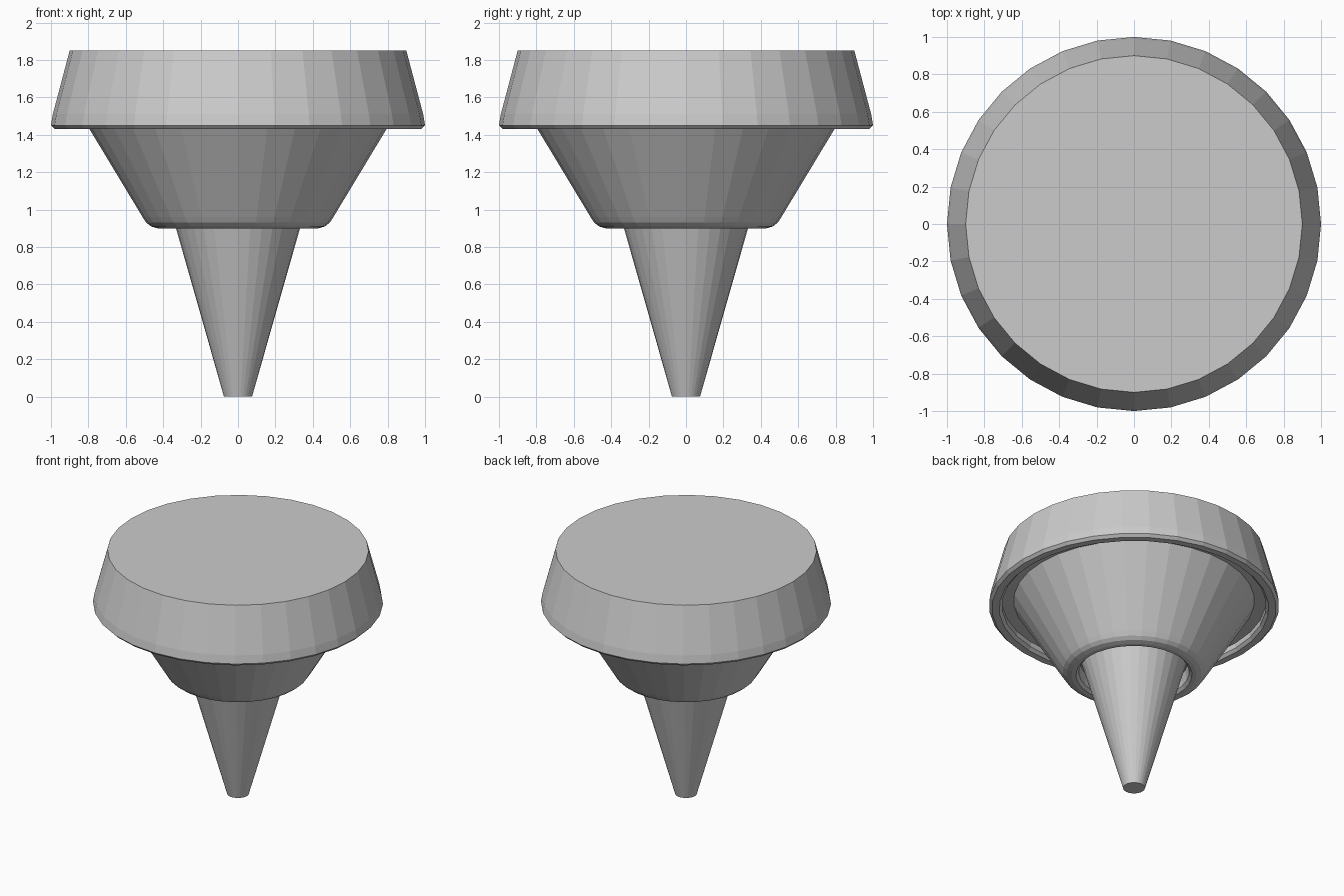
import bpy
import bmesh
import math
from mathutils import Matrix, Vector

SIDES = 32

default = bpy.data.objects.get("Cube")
if default:
    bpy.data.objects.remove(default, do_unlink=True)

grey = bpy.data.materials.new("plain_grey")
grey.use_nodes = True
colour = (0.6, 0.6, 0.6, 1)
grey.diffuse_color = colour
grey.node_tree.nodes["Principled BSDF"].inputs["Base Color"].default_value = colour


def lathe(name, profile):
    """Turn a (radius, height) profile around z and close both ends."""
    bm = bmesh.new()
    rings = []
    for radius, height in profile:
        ring = []
        for i in range(SIDES):
            a = math.tau * i / SIDES
            ring.append(bm.verts.new((radius * math.cos(a), radius * math.sin(a), height)))
        rings.append(ring)
    for low, high in zip(rings, rings[1:]):
        for i in range(SIDES):
            j = (i + 1) % SIDES
            bm.faces.new((low[i], low[j], high[j], high[i]))
    bm.faces.new(rings[0])
    bm.faces.new(rings[-1])
    bmesh.ops.recalc_face_normals(bm, faces=bm.faces)
    mesh = bpy.data.meshes.new(name)
    bm.to_mesh(mesh)
    bm.free()
    mesh.materials.append(grey)
    obj = bpy.data.objects.new(name, mesh)
    bpy.context.collection.objects.link(obj)
    return obj


# Tapered tip, seated inside the recess of the funnel
lathe("tip_cone", [(0.075, 0), (0.36, 1.0)])

# Funnel with a rounded lower lip and a shallow recess around the tip
lathe("funnel", [
    (0.37, 1.0), (0.38, 0.92), (0.40, 0.90), (0.43, 0.90),
    (0.465, 0.91), (0.49, 0.93), (0.51, 0.96), (0.83, 1.49),
])

# Wide cap with a narrow bevelled rim and a recessed underside
lathe("cap", [
    (0.91, 1.49), (0.91, 1.45), (0.93, 1.43), (0.98, 1.43),
    (1.0, 1.45), (0.99, 1.51), (0.90, 1.85),
])
